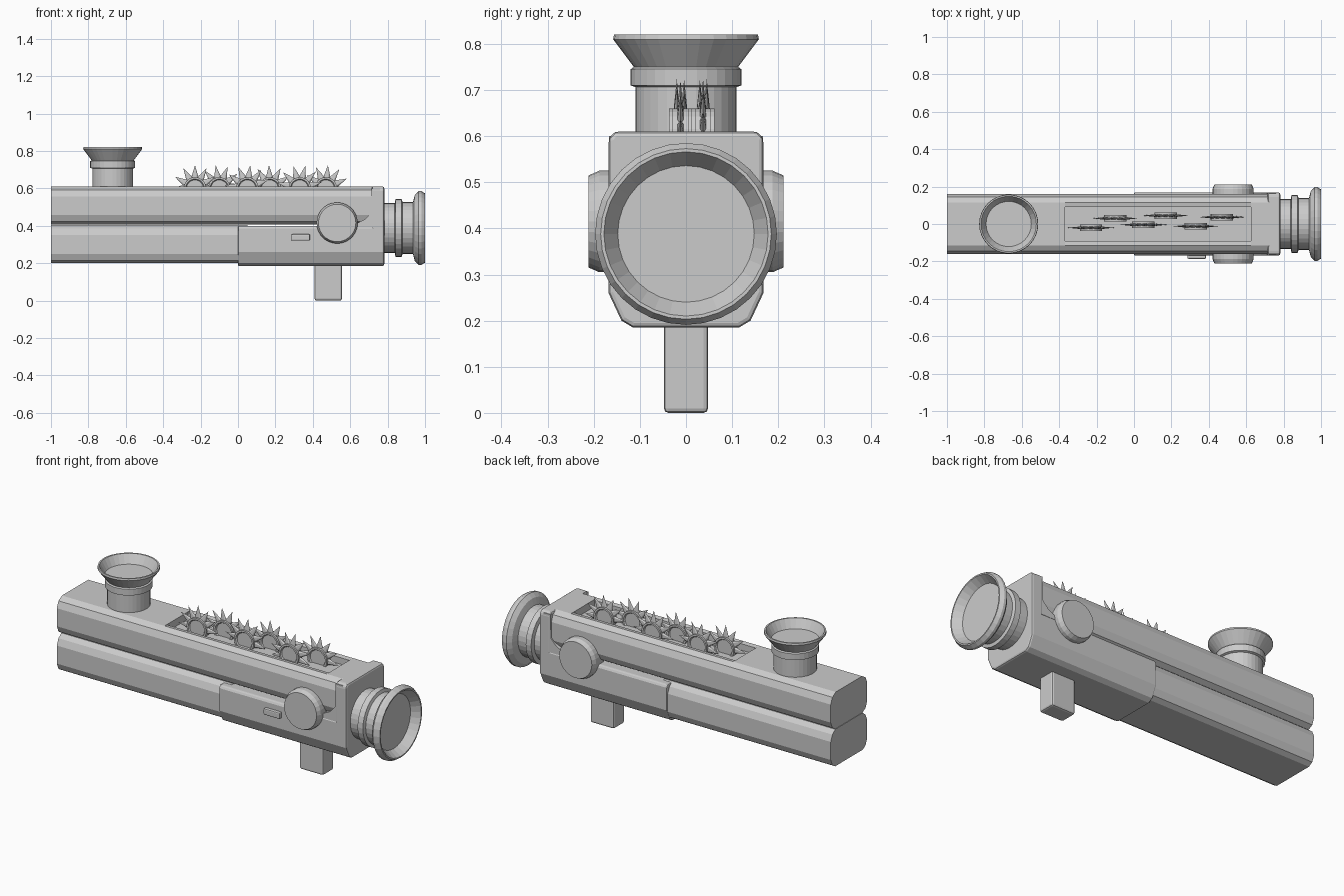
import bpy, bmesh, math
from mathutils import Matrix, Vector

if "Cube" in bpy.data.objects:
    bpy.data.objects.remove(bpy.data.objects["Cube"])

grey = bpy.data.materials.new("plain grey")
grey.diffuse_color = (0.6, 0.6, 0.6, 1)
grey.use_nodes = True
grey.node_tree.nodes["Principled BSDF"].inputs["Base Color"].default_value = grey.diffuse_color


def finish(name, bm):
    bmesh.ops.recalc_face_normals(bm, faces=bm.faces)
    me = bpy.data.meshes.new(name)
    bm.to_mesh(me)
    bm.free()
    me.materials.append(grey)
    ob = bpy.data.objects.new(name, me)
    bpy.context.collection.objects.link(ob)
    return ob


def bevel(ob, width, segments=2):
    m = ob.modifiers.new("bevel", 'BEVEL')
    m.width, m.segments, m.limit_method = width, segments, 'ANGLE'
    m.angle_limit = math.radians(40)


def extrude(name, pts, vec):
    """Closed 3D outline extruded along vec."""
    bm = bmesh.new()
    f = bm.faces.new([bm.verts.new(p) for p in pts])
    new = bmesh.ops.extrude_face_region(bm, geom=[f])['geom']
    bmesh.ops.translate(bm, vec=vec, verts=[v for v in new if isinstance(v, bmesh.types.BMVert)])
    return finish(name, bm)


def prism_x(name, half, x0, x1):
    """Half outline (y, z) mirrored in y, extruded from x0 to x1."""
    ring = half + [(-y, z) for y, z in reversed(half) if y > 0]
    return extrude(name, [(x0, y, z) for y, z in ring], (x1 - x0, 0, 0))


def box(name, lo, hi):
    (a, b, c), (d, e, f) = lo, hi
    return extrude(name, [(a, b, c), (d, b, c), (d, e, c), (a, e, c)], (0, 0, f - c))


def lathe_bm(bm, prof, matrix, n=32):
    """Profile (radius, height) spun round local z, then placed by matrix."""
    rings = []
    for r, h in prof:
        k = n if r > 0 else 1
        rings.append([bm.verts.new(matrix @ Vector((r * math.cos(2 * math.pi * i / n),
                      r * math.sin(2 * math.pi * i / n), h))) for i in range(k)])
    for a, b in zip(rings, rings[1:]):
        for i in range(n):
            q = [a[i % len(a)], a[(i + 1) % len(a)], b[(i + 1) % len(b)], b[i % len(b)]]
            bm.faces.new(list(dict.fromkeys(q)))


def lathe(name, prof, matrix, n=32):
    bm = bmesh.new()
    lathe_bm(bm, prof, matrix, n)
    return finish(name, bm)


# Upper and lower barrels with rounded corners
def barrel(z0, top):
    low = [(0.12, z0), (0.145, z0 + 0.015), (0.16, z0 + 0.05), (0.16, z0 + 0.15)]
    return low + [(0.145, z0 + 0.185)] + top


upper = barrel(0.407, [(0.115, 0.61)])
prism_x("upper_barrel_rear", upper, -1, -0.37)
prism_x("upper_barrel_trough", upper + [(0.09, 0.606), (0.09, 0.57)], -0.37, 0.625)
prism_x("upper_barrel_front", upper, 0.625, 0.73)
prism_x("lower_barrel", barrel(0.2, [(0.12, 0.405)]), -1, 0.05)

# Front housing with chamfered underside, end cap and sloped side cheeks
under = [(0.115, 0.185), (0.14, 0.2), (0.168, 0.26)]
bevel(prism_x("housing", under + [(0.168, 0.385), (0.16, 0.4)], 0, 0.74), 0.006)
bevel(prism_x("housing_cap", under + [(0.168, 0.595), (0.155, 0.61)], 0.715, 0.782), 0.01)
cheek = [(0.6, 0.39), (0.64, 0.415), (0.68, 0.435), (0.712, 0.47), (0.715, 0.6), (0.76, 0.6), (0.76, 0.39)]
extrude("housing_cheeks", [(x, -0.167, z) for x, z in cheek], (0, 0.334, 0))

# Grip and side button
bevel(box("grip", (0.41, -0.048, 0), (0.555, 0.048, 0.2)), 0.01)
bevel(box("side_button", (0.285, -0.186, 0.32), (0.385, -0.16, 0.355)), 0.006)

# Round side knobs
for s, side in ((1, "left"), (-1, "right")):
    m = Matrix.Translation((0.53, 0, 0.415)) @ Matrix.Rotation(-s * math.pi / 2, 4, 'X')
    lathe("knob_" + side, [(0, 0.12), (0.11, 0.12), (0.11, 0.188), (0.1, 0.211), (0, 0.211)], m, 28)

# Flared muzzle on the front end
lathe("muzzle", [(0, 0.77), (0.133, 0.77), (0.133, 0.838), (0.155, 0.842), (0.155, 0.875),
                 (0.138, 0.88), (0.138, 0.935), (0.175, 0.945), (0.197, 0.965), (0.197, 0.98),
                 (0.185, 1.0), (0.178, 1.0), (0.148, 0.955), (0, 0.955)],
      Matrix.Translation((0, 0, 0.388)) @ Matrix.Rotation(math.pi / 2, 4, 'Y'))

# Funnel on top
lathe("funnel", [(0, 0.59), (0.109, 0.59), (0.109, 0.706), (0.12, 0.71), (0.12, 0.745), (0.113, 0.75),
                 (0.158, 0.81), (0.156, 0.82), (0.148, 0.82), (0.121, 0.772), (0, 0.772)],
      Matrix.Translation((-0.67, 0, 0)))

# Spiked wheels in the trough
wheels = [(-0.23, -0.02), (0.05, -0.004), (0.33, -0.012), (-0.1, 0.03), (0.17, 0.045), (0.47, 0.037)]
for i, (x, y) in enumerate(wheels):
    bm = bmesh.new()
    place = Matrix.Translation((x, y, 0.6))
    lathe_bm(bm, [(0, -0.01), (0.045, -0.01), (0.05, -0.017), (0.06, -0.017),
                  (0.06, 0.017), (0.05, 0.017), (0.045, 0.01), (0, 0.01)],
             place @ Matrix.Rotation(math.pi / 2, 4, 'X'), 24)
    for k in range(12):
        a = math.radians(30 * k + 7 * i)
        if math.cos(a) > -0.3:   # the hidden underside needs no spikes
            m = place @ Matrix.Rotation(a, 4, 'Y') @ Matrix.Diagonal((1, 0.4, 1, 1))
            lathe_bm(bm, [(0, 0.05), (0.022, 0.05), (0, 0.124)], m, 6)
    finish("spiked_wheel_%d" % (i + 1), bm)
